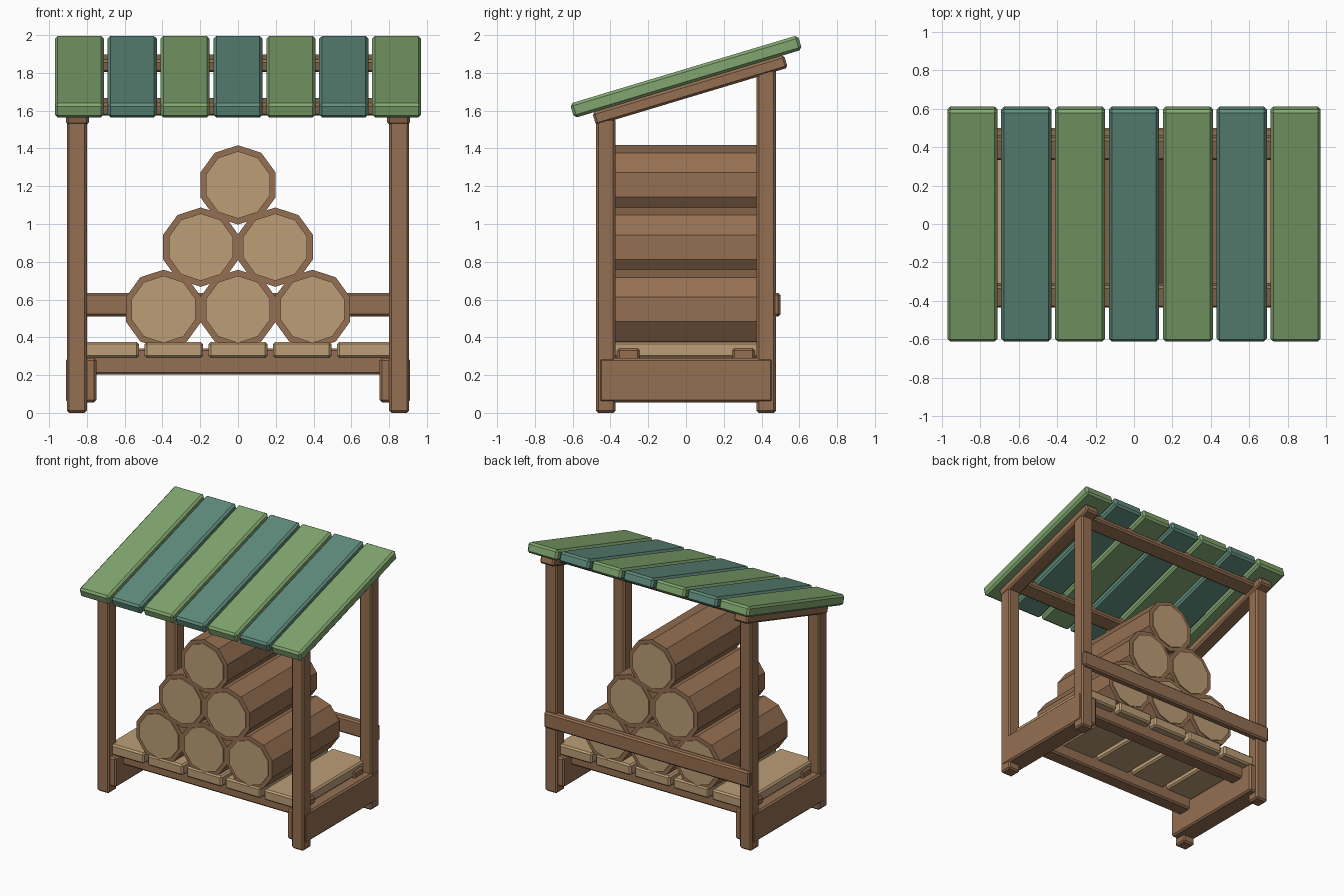
import bpy, bmesh, math
from mathutils import Matrix, Vector

if "Cube" in bpy.data.objects:
    bpy.data.objects.remove(bpy.data.objects["Cube"])

TILT = 0.292                      # roof slope about x
ROOF = Vector((0, 0, 1.78))       # centre of the roof boards


def material(name, rgb):
    m = bpy.data.materials.new(name)
    m.diffuse_color = (*rgb, 1)
    m.use_nodes = True
    m.node_tree.nodes["Principled BSDF"].inputs["Base Color"].default_value = m.diffuse_color
    return m


WOOD = material("wood", (0.30, 0.16, 0.085))
TAN = material("cut_wood", (0.50, 0.34, 0.18))
GREEN = material("green_paint", (0.22, 0.38, 0.16))
TEAL = material("teal_paint", (0.115, 0.26, 0.205))


def finish(name, bm, mat):
    bmesh.ops.recalc_face_normals(bm, faces=bm.faces)
    me = bpy.data.meshes.new(name)
    bm.to_mesh(me)
    bm.free()
    me.materials.append(mat)
    ob = bpy.data.objects.new(name, me)
    bpy.context.collection.objects.link(ob)
    return ob


def board(name, centre, size, mat, tilt=0.0, bevel=0.012):
    """Chamfered box."""
    bm = bmesh.new()
    bmesh.ops.create_cube(bm, size=1, matrix=Matrix.Diagonal((*size, 1)))
    bmesh.ops.bevel(bm, geom=bm.edges[:], offset=bevel, segments=1,
                    affect='EDGES', profile=0.5)
    ob = finish(name, bm, mat)
    ob.location = centre
    ob.rotation_euler.x = tilt
    return ob


def on_roof(x, along, up):
    """Point in the tilted roof frame."""
    return ROOF + Matrix.Rotation(TILT, 3, 'X') @ Vector((x, along, up))


def decagon_prism(name, x, z, radius, length, mat):
    bm = bmesh.new()
    ring = [bm.verts.new((radius * math.sin(math.tau * i / 10), -length / 2,
                          radius * math.cos(math.tau * i / 10))) for i in range(10)]
    face = bm.faces.new(ring)
    new = bmesh.ops.extrude_face_region(bm, geom=[face], use_keep_orig=True)["geom"]
    bmesh.ops.translate(bm, vec=(0, length, 0),
                        verts=[v for v in new if isinstance(v, bmesh.types.BMVert)])
    finish(name, bm, mat).location = (x, 0, z)


# Posts, side sills and rafters
for s, side in ((-1, "left"), (1, "right")):
    for y, h, end in ((-0.425, 1.56, "front"), (0.425, 1.82, "back")):
        board(f"{end}_{side}_post", (s * 0.853, y, h / 2), (0.105, 0.103, h), WOOD)
    board(f"{side}_sill", (s * 0.83, 0, 0.173), (0.16, 0.92, 0.235), WOOD)
    board(f"{side}_rafter", on_roof(s * 0.85, 0, -0.075), (0.12, 1.06, 0.07), WOOD, TILT)

# Roof cross battens, floor beams, back rail
for s, end in ((-1, "front"), (1, "back")):
    board(f"{end}_roof_batten", on_roof(0, s * 0.40, -0.046), (1.70, 0.12, 0.07), WOOD, TILT)
    board(f"{end}_floor_beam", (0, s * 0.305, 0.272), (1.70, 0.12, 0.14), WOOD)
board("back_rail", (0, 0.47, 0.573), (1.80, 0.06, 0.125), WOOD)

# Floor planks
for i in range(-2, 3):
    board(f"floor_plank_{i + 3}", (i * 0.34, 0, 0.333), (0.31, 0.86, 0.085), TAN)

# Roof boards in alternating colours
for i in range(-3, 4):
    board(f"roof_board_{i + 4}", on_roof(i * 0.28, 0, 0), (0.26, 1.26, 0.08),
          GREEN if i % 2 else TEAL, TILT, 0.015)

# Pyramid of ten-sided logs with pale cut ends
n = 0
for row in range(3):
    for k in range(3 - row):
        n += 1
        x = (k - (2 - row) / 2) * 0.394
        z = 0.548 + row * 0.3295
        decagon_prism(f"log_{n}", x, z, 0.21, 0.84, WOOD)
        decagon_prism(f"log_cut_ends_{n}", x, z, 0.178, 0.856, TAN)
